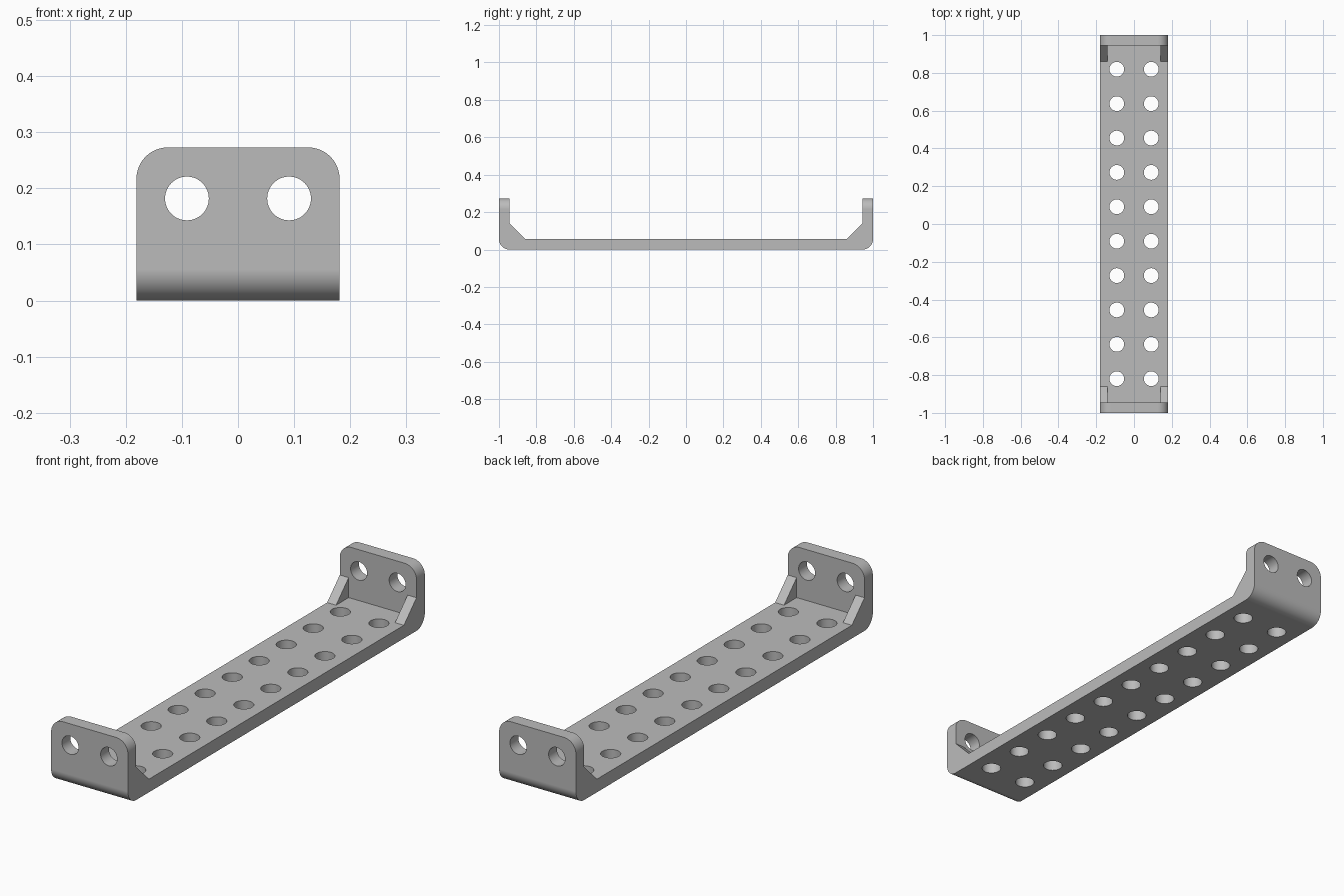
import bpy, bmesh, math
from mathutils import Matrix, Vector

if "Cube" in bpy.data.objects:
    bpy.data.objects.remove(bpy.data.objects["Cube"], do_unlink=True)

# Main dimensions
HALF_W, HALF_L, HEIGHT = 0.181, 1.0, 0.273
THICK, RADIUS = 0.056, 0.056
GUSSET, GUSSET_IN = 0.085, 0.139
PITCH, HOLE_R = 0.182, 0.039
INNER = HALF_L - THICK

grey = bpy.data.materials.new("plain grey")
grey.use_nodes = True
colour = (0.5, 0.5, 0.5, 1)
grey.diffuse_color = colour
grey.node_tree.nodes["Principled BSDF"].inputs["Base Color"].default_value = colour


def make_object(name, bm):
    mesh = bpy.data.meshes.new(name)
    bmesh.ops.recalc_face_normals(bm, faces=bm.faces[:])
    bm.to_mesh(mesh)
    bm.free()
    mesh.materials.append(grey)
    obj = bpy.data.objects.new(name, mesh)
    bpy.context.collection.objects.link(obj)
    return obj


def cut(target, cutter):
    mod = target.modifiers.new("cut", 'BOOLEAN')
    mod.operation, mod.solver, mod.object = 'DIFFERENCE', 'EXACT', cutter
    bpy.ops.object.modifier_apply(modifier=mod.name)
    bpy.data.objects.remove(cutter, do_unlink=True)


def add_drill(bm, location, depth, rotation=Matrix()):
    bmesh.ops.create_cone(bm, cap_ends=True, segments=48, radius1=HOLE_R,
                          radius2=HOLE_R, depth=depth,
                          matrix=Matrix.Translation(location) @ rotation)


# Channel: half of the side profile, mirrored, then extruded across the width
half = [(HALF_L, 0), (HALF_L, HEIGHT), (INNER, HEIGHT),
        (INNER, THICK + GUSSET), (INNER - GUSSET, THICK)]
profile = half + [(-y, z) for y, z in reversed(half)]
bm = bmesh.new()
face = bm.faces.new([bm.verts.new((-HALF_W, y, z)) for y, z in profile])
side = bmesh.ops.extrude_face_region(bm, geom=[face])["geom"]
bmesh.ops.translate(bm, vec=(2 * HALF_W, 0, 0),
                    verts=[v for v in side if isinstance(v, bmesh.types.BMVert)])
bmesh.ops.recalc_face_normals(bm, faces=bm.faces[:])


# Round the lower bends and the upper corners of both end plates
def is_rounded(edge):
    a, b = (v.co for v in edge.verts)
    along = b - a
    bend = abs(along.x) > 0.1 and max(a.z, b.z) < 0.001
    corner = abs(along.y) > 0.01 and min(a.z, b.z) > HEIGHT - 0.001
    return bend or corner


bmesh.ops.bevel(bm, geom=[e for e in bm.edges if is_rounded(e)], offset=RADIUS,
                segments=12, profile=0.5, affect='EDGES')
bracket = make_object("bracket", bm)
bpy.context.view_layer.objects.active = bracket
bracket.select_set(True)

# Pocket between the side gussets
bm = bmesh.new()
size = Vector((2 * GUSSET_IN, 2 * INNER, 0.4))
bmesh.ops.create_cube(bm, size=1, matrix=Matrix.Translation((0, 0, THICK + size.z / 2))
                      @ Matrix.Diagonal(size.to_4d()))
cut(bracket, make_object("pocket_cutter", bm))

# Two rows of holes in the base, two holes in each end plate
bm = bmesh.new()
for x in (-PITCH / 2, PITCH / 2):
    for i in range(10):
        add_drill(bm, (x, (i - 4.5) * PITCH, THICK / 2), 0.1)
    for y in (-1, 1):
        add_drill(bm, (x, y * (HALF_L - THICK / 2), PITCH), 0.1,
                  Matrix.Rotation(math.pi / 2, 4, 'X'))
cut(bracket, make_object("hole_cutter", bm))

# Smooth the rounds, keep the flats flat
bpy.ops.object.shade_smooth_by_angle(angle=math.radians(30))
weighted = bracket.modifiers.new("flat faces", 'WEIGHTED_NORMAL')
weighted.keep_sharp = True
